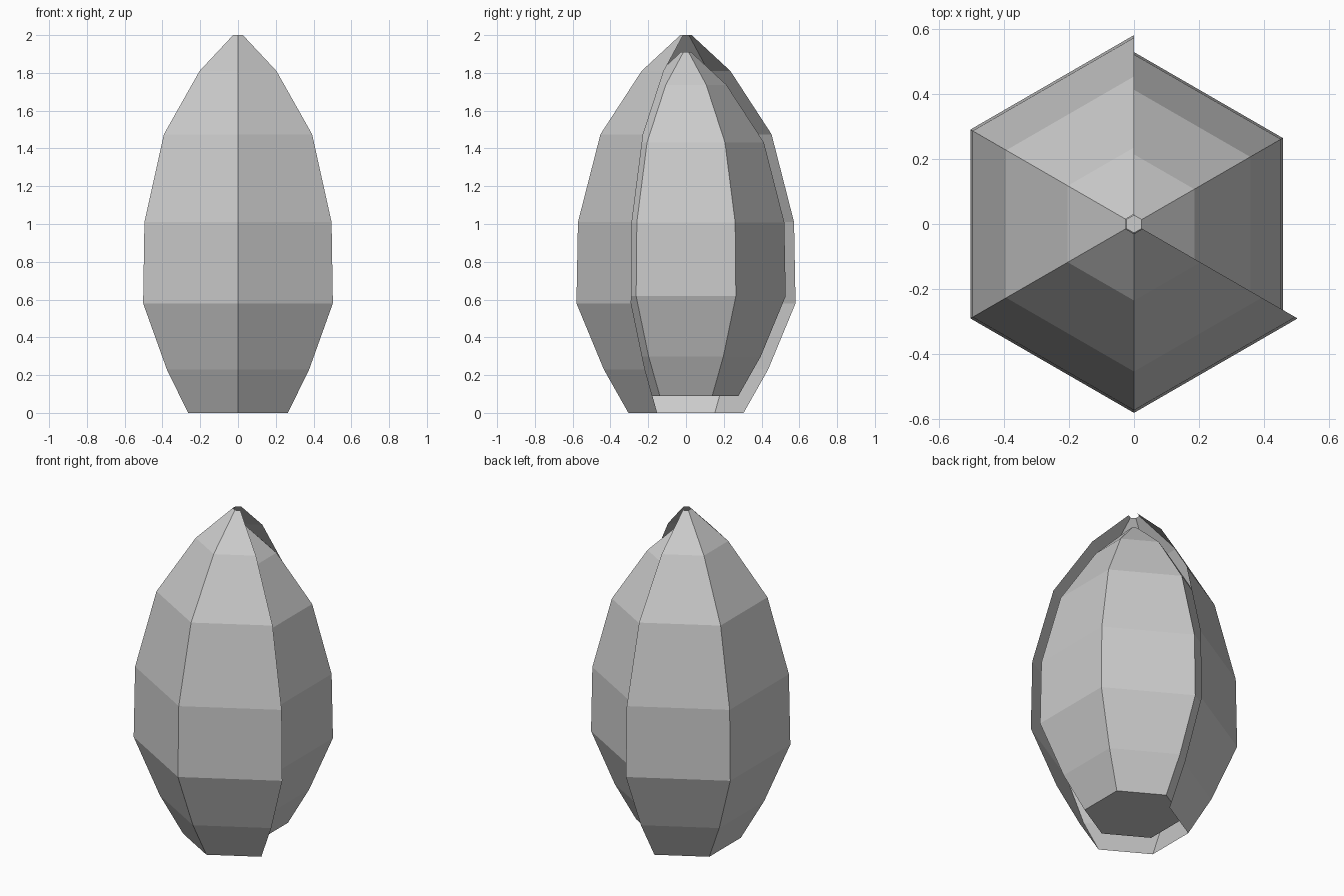
import bpy, bmesh
from math import sin, cos, radians

if "Cube" in bpy.data.objects:
    bpy.data.objects.remove(bpy.data.objects["Cube"])

# pod profile: (height, corner radius)
PROFILE = [(0, .305), (.23, .435), (.58, .58), (1.01, .572),
           (1.475, .453), (1.81, .235), (2, .03)]


def pod(name, angles, scale=1.0, closed=False):
    """Loft the profile around the given corner angles, scaled about z = 1."""
    bm = bmesh.new()
    rings = [[bm.verts.new((r * scale * cos(radians(a)),
                            r * scale * sin(radians(a)),
                            1 + (z - 1) * scale)) for a in angles]
             for z, r in PROFILE]
    n = len(angles)
    for lo, hi in zip(rings, rings[1:]):
        for i in range(n if closed else n - 1):
            j = (i + 1) % n
            bm.faces.new((lo[i], lo[j], hi[j], hi[i]))
    if closed:
        bm.faces.new(rings[0][::-1])
        bm.faces.new(rings[-1])
    mesh = bpy.data.meshes.new(name)
    bm.to_mesh(mesh)
    bm.free()
    obj = bpy.data.objects.new(name, mesh)
    bpy.context.collection.objects.link(obj)
    return obj


# thin outer husk with two of its six sides peeled away
pod("outer_husk", range(90, 331, 60))
# complete, slightly smaller core inside it
pod("inner_core", range(30, 390, 60), scale=.91, closed=True)
